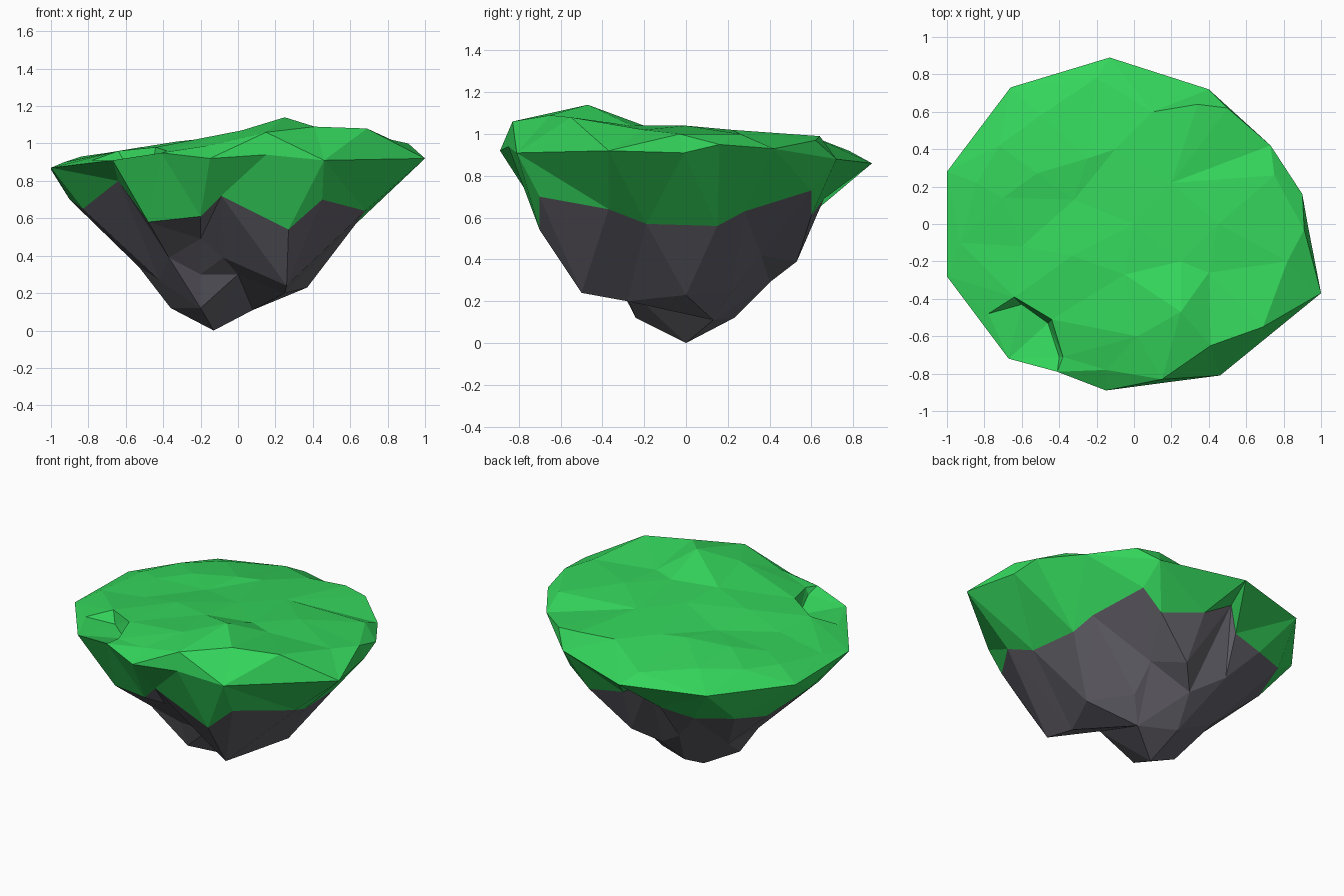
import bpy
from mathutils import Vector
from mathutils.geometry import delaunay_2d_cdt

if "Cube" in bpy.data.objects:
    bpy.data.objects.remove(bpy.data.objects["Cube"])

# Outer rim of the island, anticlockwise from the right corner
RIM = [(1, -.37, .92), (.93, -.01, .91), (.9, .16, .95), (.73, .42, .93), (.4, .72, .88),
       (-.13, .89, .86), (-.66, .73, .865), (-1, .28, .86), (-1, -.28, .87), (-.67, -.72, .91),
       (-.41, -.79, .95), (-.15, -.89, .92), (.15, -.85, .94), (.46, -.81, .91)]

# Zigzag hem where grass meets rock
HEM = [(.68, -.37, .64), (.63, -.19, .57), (.6, .15, .56), (.56, .28, .63), (.43, .6, .73),
       (.29, .6, .61), (0, .66, .69), (-.2, .67, .81), (-.26, .64, .65), (-.48, .6, .62),
       (-.71, .5, .64), (-.77, .25, .58), (-.9, 0, .7), (-.83, -.2, .65), (-.64, -.52, .8),
       (-.48, -.6, .58), (-.2, -.69, .61), (-.09, -.74, .72), (.27, -.7, .54), (.45, -.7, .7)]

# Lumps of the rocky underside down to the tip
LUMPS = [(.26, -.5, .24), (.37, 0, .23), (-.08, -.42, .39), (-.2, -.48, .49), (-.37, -.38, .39),
         (-.2, -.31, .3), (-.2, -.24, .12), (0, -.32, .3), (.25, -.28, .2), (-.36, -.05, .12),
         (-.42, -.18, .27), (-.53, 0, .34), (-.45, .2, .29), (-.13, 0, 0), (.08, .13, .11),
         (-.15, .23, .12), (-.1, .4, .29), (-.3, .5, .42), (.03, .53, .39), (.18, .22, .25),
         (.17, .36, .42)]

# Bumps of the grassy top; the first three are the lip of the front-left notch
BUMPS = [(-.64, -.39, .96), (-.44, -.51, .98), (-.38, -.71, .96), (-.6, -.43, .89), (-.46, -.53, .87),
         (-.4, -.71, .92), (-.78, -.48, .91), (.15, -.83, 1.06), (.25, -.47, 1.14), (.41, -.65, 1.09),
         (.69, -.55, 1.08), (.82, -.2, 1.02), (.91, -.03, 1.0), (.75, .26, 1.0), (.5, .62, .97),
         (.34, .64, .99), (.1, .6, .99), (-.2, .78, .92), (-.1, .4, 1.0), (-.25, .35, 1.0),
         (.2, .22, 1.02), (.45, 0, 1.04), (0, 0, 1.03), (-.05, -.27, 1.04), (.4, -.26, 1.04),
         (-.32, .13, .98), (-.6, -.12, .95), (-.7, .14, .95), (-.52, .27, .98), (-.84, .22, .93),
         (-.93, -.1, .9), (-.33, -.17, 1.01), (-.15, -.78, .99), (.02, -.6, 1.07), (-.5, .58, .95),
         (-.72, .42, .94), (.25, -.2, 1.04)]


def material(name, colour):
    mat = bpy.data.materials.new(name)
    mat.diffuse_color = (*colour, 1)
    mat.use_nodes = True
    mat.node_tree.nodes["Principled BSDF"].inputs["Base Color"].default_value = mat.diffuse_color
    return mat


def loop(start, count):
    return [(start + i, start + (i + 1) % count) for i in range(count)]


def inside_rim(points, tri):
    """True where a triangle's centre lies inside the rim outline."""
    x = sum(points[i][0] for i in tri) / 3
    y = sum(points[i][1] for i in tri) / 3
    hit = False
    for a, b in zip(RIM, RIM[1:] + RIM[:1]):
        if (a[1] > y) != (b[1] > y) and x < a[0] + (y - a[1]) * (b[0] - a[0]) / (b[1] - a[1]):
            hit = not hit
    return hit


def triangulate(points, edges):
    """Join points into triangles as seen from above, keeping the given edges."""
    flat = [Vector(p[:2]) for p in points]
    faces = delaunay_2d_cdt(flat, edges, [], 0, 1e-5)[2]
    return [list(f) for f in faces if inside_rim(points, f)]


def build(name, points, tris, mat):
    """Make one part from the points its triangles use."""
    used = sorted({i for t in tris for i in t})
    index = {old: new for new, old in enumerate(used)}
    mesh = bpy.data.meshes.new(name)
    mesh.from_pydata([points[i] for i in used], [], [[index[i] for i in t] for t in tris])
    mesh.materials.append(mat)
    mesh.update()
    bpy.context.collection.objects.link(bpy.data.objects.new(name, mesh))


grass = material("grass green", (.034, .66, .105))
rock = material("rock grey", (.128, .122, .145))
nr, nh = len(RIM), len(HEM)

# Underside: rim, hem and rock lumps; triangles touching a lump are rock
under = RIM + HEM + LUMPS
tris = [t[::-1] for t in triangulate(under, loop(0, nr) + loop(nr, nh))]
build("rock_base", under, [t for t in tris if max(t) >= nr + nh], rock)
build("grass_skirt", under, [t for t in tris if max(t) < nr + nh], grass)

# Top: rim and bumps, with the notch lip and the front ridge kept as edges
top = RIM + BUMPS
edges = loop(0, nr) + [(nr + a, nr + b) for a, b in
                       [(0, 1), (1, 2), (3, 4), (4, 5), (7, 9), (9, 10)]]
build("grass_top", top, triangulate(top, edges), grass)
